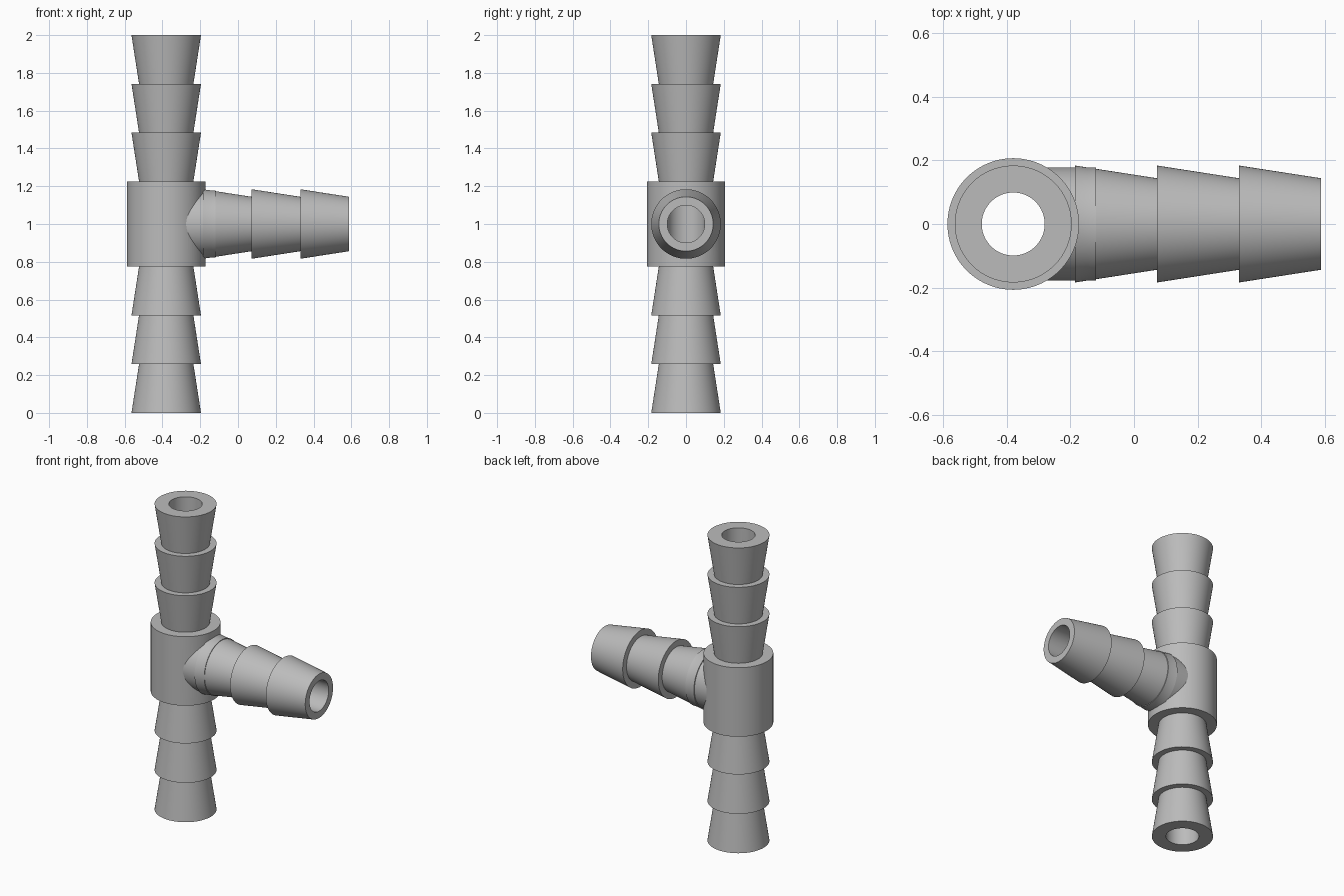
import bpy, bmesh, math
from mathutils import Matrix, Vector

cube = bpy.data.objects.get("Cube")
if cube:
    bpy.data.objects.remove(cube, do_unlink=True)

AXIS_X, MID_Z = -0.38, 1.0
PITCH, WIDE, NARROW = 0.258, 0.184, 0.144
HUB_R, HUB_HALF, COLLAR_R, BORE = 0.207, 0.226, 0.178, 0.099
SIDES = 96

grey = bpy.data.materials.new("grey plastic")
grey.use_nodes = True
colour = (0.5, 0.5, 0.5, 1)
grey.diffuse_color = colour
grey.node_tree.nodes["Principled BSDF"].inputs["Base Color"].default_value = colour


def lathe(name, profile, sideways=False):
    """Closed solid turned from (radius, height) points about the fitting centre."""
    bm = bmesh.new()
    rings = []
    for r, h in profile:
        rings.append([bm.verts.new((r * math.cos(a), r * math.sin(a), h))
                      for a in (2 * math.pi * i / SIDES for i in range(SIDES))])
    for low, high in zip(rings, rings[1:]):
        for i in range(SIDES):
            j = (i + 1) % SIDES
            bm.faces.new((low[i], low[j], high[j], high[i]))
    bm.faces.new(rings[0][::-1])
    bm.faces.new(rings[-1])
    turn = Matrix.Rotation(math.pi / 2, 4, 'Y') if sideways else Matrix()
    bm.transform(Matrix.Translation(Vector((AXIS_X, 0, MID_Z))) @ turn)
    mesh = bpy.data.meshes.new(name)
    bm.to_mesh(mesh)
    bm.free()
    mesh.materials.append(grey)
    obj = bpy.data.objects.new(name, mesh)
    bpy.context.collection.objects.link(obj)
    return obj


def barbs(start, first, last):
    """Three stacked cones, each running from one radius to the other."""
    return [p for k in range(3)
            for p in ((first, start + k * PITCH), (last, start + (k + 1) * PITCH))]


# Straight run: central hub with flaring barbs mirrored above and below
upper = [(HUB_R, HUB_HALF)] + barbs(HUB_HALF, NARROW, WIDE)
fitting = lathe("tee_fitting", [(r, -h) for r, h in reversed(upper)] + upper)

# Side branch: collar, then barbs tapering toward the open end
root = 0.194
collar_end = 0.26
taper = (WIDE - NARROW) / PITCH
meet = root + (WIDE - COLLAR_R) / taper
branch_barbs = barbs(root, WIDE, NARROW)
branch = lathe("branch_solid",
               [(COLLAR_R, 0), (COLLAR_R, root), branch_barbs[0],
                (COLLAR_R, meet), (COLLAR_R, collar_end),
                (WIDE - taper * (collar_end - root), collar_end)] + branch_barbs[1:],
               sideways=True)

# Bores meeting in the middle
run_bore = lathe("run_bore", [(BORE, -1.2), (BORE, 1.2)])
branch_bore = lathe("branch_bore", [(BORE, 0), (BORE, 1.2)], sideways=True)

helpers = (branch, 'UNION'), (run_bore, 'DIFFERENCE'), (branch_bore, 'DIFFERENCE')
for helper, operation in helpers:
    mod = fitting.modifiers.new(helper.name, 'BOOLEAN')
    mod.operation, mod.object, mod.solver = operation, helper, 'EXACT'

# Keep the joined result and discard the helper solids
bpy.context.view_layer.update()
joined = bpy.data.meshes.new_from_object(
    fitting.evaluated_get(bpy.context.evaluated_depsgraph_get()))
fitting.modifiers.clear()
fitting.data = joined
for helper, _ in helpers:
    bpy.data.objects.remove(helper, do_unlink=True)

bpy.ops.object.select_all(action='DESELECT')
fitting.select_set(True)
bpy.context.view_layer.objects.active = fitting
bpy.ops.object.shade_smooth_by_angle(angle=math.radians(30))
